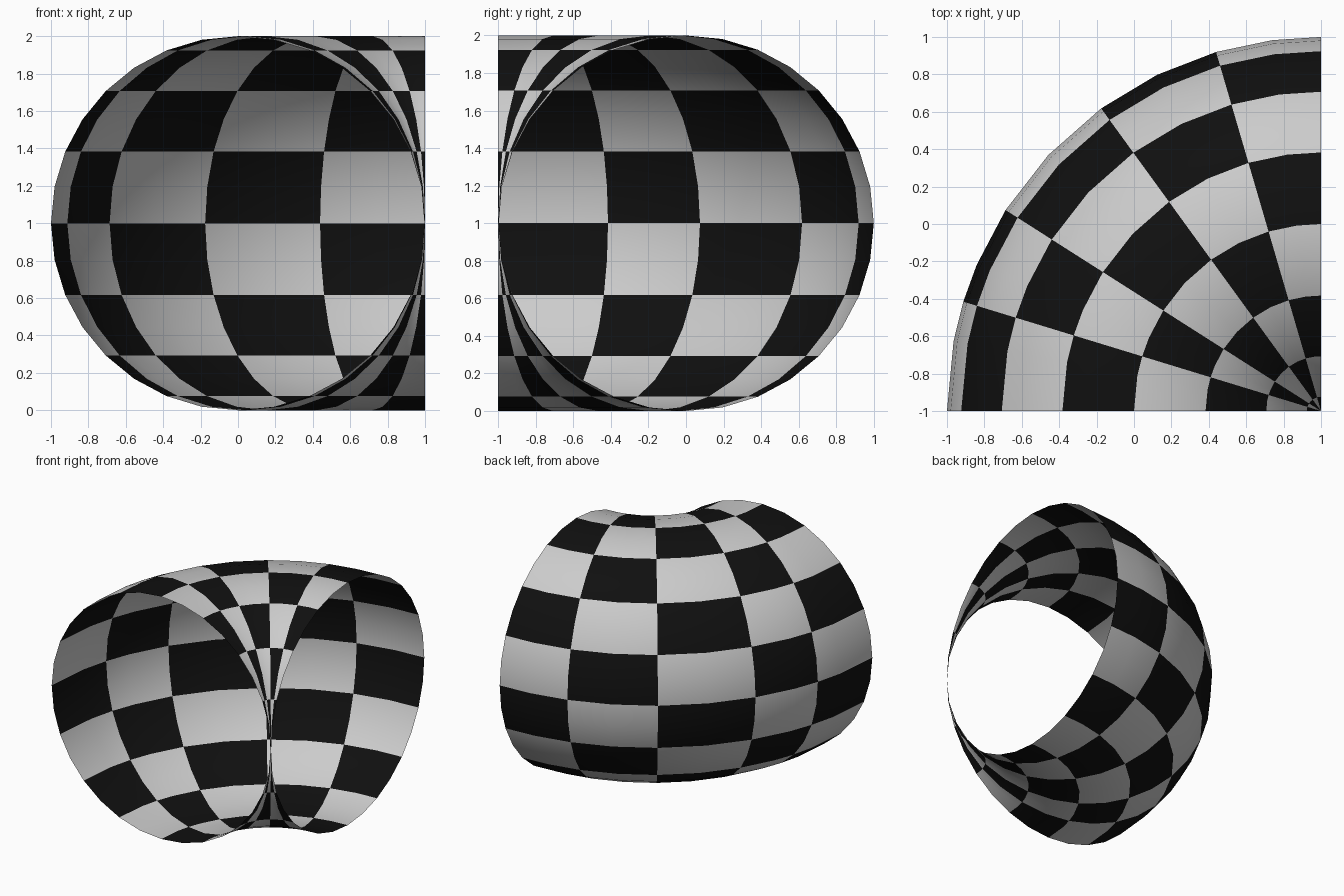
import bpy, bmesh
from math import sin, cos, pi, radians

if "Cube" in bpy.data.objects:
    bpy.data.objects.remove(bpy.data.objects["Cube"])

SIDES = 32
# ring positions around the bend, measured in degrees from the back end
RINGS = [0, 7.5, 16.3, 26, 36, 46.8, 57.5, 67, 73, 79.2, 90]


def material(name, v):
    m = bpy.data.materials.new(name)
    m.diffuse_color = (v, v, v, 1)
    m.use_nodes = True
    m.node_tree.nodes["Principled BSDF"].inputs["Base Color"].default_value = m.diffuse_color
    return m


# open quarter bend of tube: bend radius 1, tube radius 1, axis at (1, -1)
bm = bmesh.new()
rings = []
for deg in RINGS:
    a = radians(90 + deg)
    ring = []
    for j in range(SIDES):
        p = 2 * pi * j / SIDES
        r = max(1 + cos(p), 0.003)
        ring.append(bm.verts.new((1 + r * cos(a), -1 + r * sin(a), 1 + sin(p))))
    rings.append(ring)

# skin the rings; every 2 x 2 block of faces is one checker square
for i in range(len(RINGS) - 1):
    for j in range(SIDES):
        k = (j + 1) % SIDES
        f = bm.faces.new((rings[i][j], rings[i + 1][j], rings[i + 1][k], rings[i][k]))
        f.material_index = (i // 2 + j // 2) % 2
        f.smooth = True
bmesh.ops.recalc_face_normals(bm, faces=bm.faces)
# normals point away from the tube's centre line
f = max(bm.faces, key=lambda g: g.calc_center_median().z)
if f.normal.z < 0:
    bmesh.ops.reverse_faces(bm, faces=bm.faces)

mesh = bpy.data.meshes.new("tube_bend")
bm.to_mesh(mesh)
bm.free()
mesh.materials.append(material("light_square", 0.8))
mesh.materials.append(material("dark_square", 0.005))
bpy.context.collection.objects.link(bpy.data.objects.new("tube_bend", mesh))
